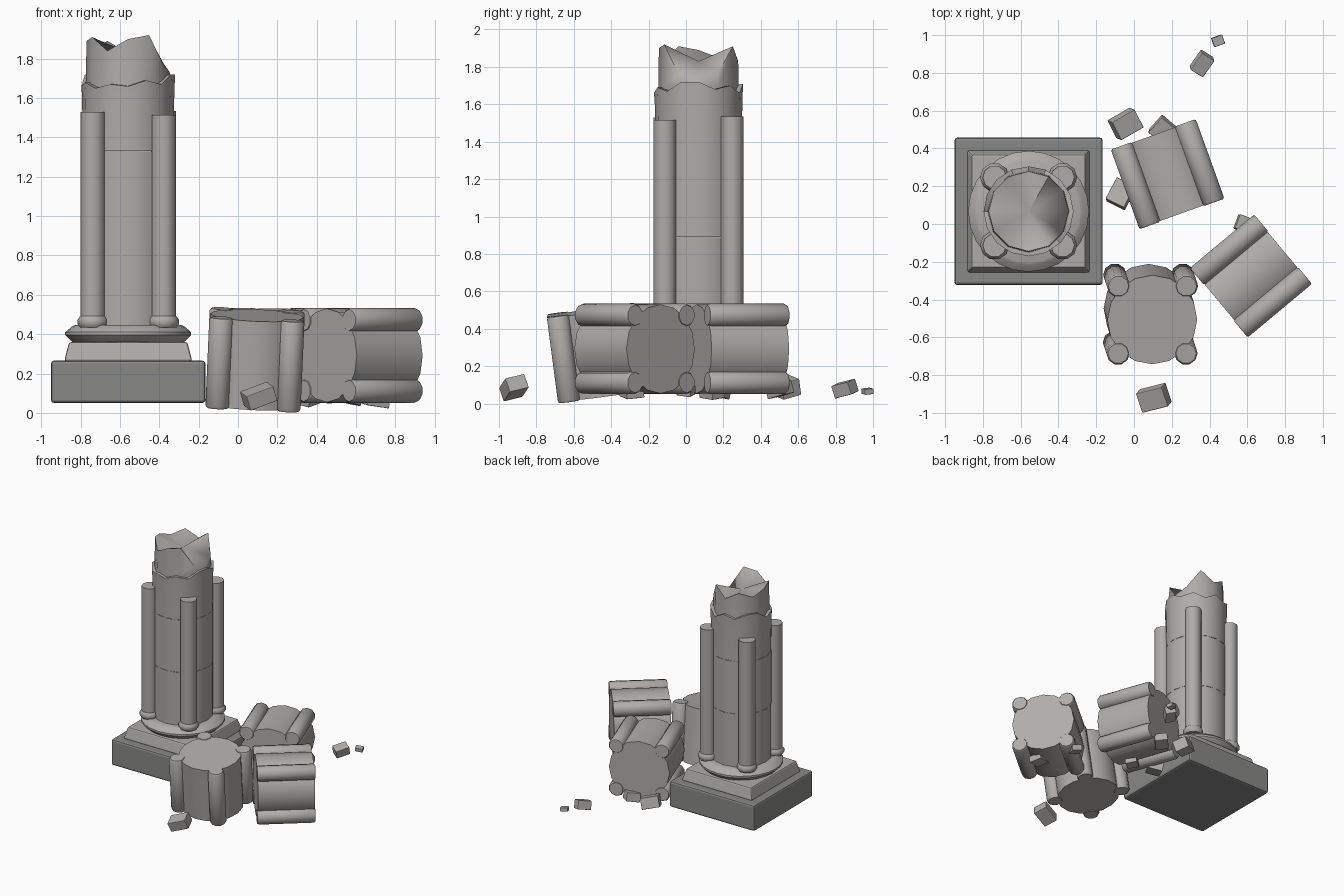
import bpy, bmesh, math
from mathutils import Matrix, Vector, Euler

if "Cube" in bpy.data.objects:
    bpy.data.objects.remove(bpy.data.objects["Cube"])

CX, CY = -0.558, 0.067


def material(name, rgb):
    m = bpy.data.materials.new(name)
    m.diffuse_color = (*rgb, 1)
    m.use_nodes = True
    m.node_tree.nodes["Principled BSDF"].inputs["Base Color"].default_value = m.diffuse_color
    return m


STONE = material("weathered_stone", (0.43, 0.415, 0.40))
DARK = material("dark_base_stone", (0.25, 0.248, 0.245))


def finish(bm, name, mat=Matrix(), angle=40, bevel=0, stone=STONE):
    bmesh.ops.recalc_face_normals(bm, faces=bm.faces)
    me = bpy.data.meshes.new(name)
    bm.to_mesh(me)
    bm.free()
    me.materials.append(stone)
    ob = bpy.data.objects.new(name, me)
    bpy.context.collection.objects.link(ob)
    ob.matrix_world = mat
    if bevel:
        m = ob.modifiers.new("bevel", 'BEVEL')
        m.width, m.segments = bevel, 2
    if angle:
        bpy.ops.object.select_all(action='DESELECT')
        ob.select_set(True)
        bpy.context.view_layer.objects.active = ob
        bpy.ops.object.shade_smooth_by_angle(angle=math.radians(angle))
    return ob


def lathe(bm, profile, n, cx=0, cy=0, top=None, phase=0.0, centre=None):
    """Stack rings of (radius, z); top gives uneven heights for the last ring."""
    rings = []
    for k, (r, z) in enumerate(profile):
        ring = []
        for i in range(n):
            a = 2 * math.pi * i / n + phase
            h = top[i] if top and k == len(profile) - 1 else z
            ring.append(bm.verts.new((cx + r * math.cos(a), cy + r * math.sin(a), h)))
        rings.append(ring)
    for a, b in zip(rings, rings[1:]):
        for i in range(n):
            bm.faces.new((a[i], a[(i + 1) % n], b[(i + 1) % n], b[i]))
    bm.faces.new(rings[0][::-1])
    if centre is None:
        bm.faces.new(rings[-1])
    else:
        c = bm.verts.new((cx, cy, centre))
        for i in range(n):
            bm.faces.new((rings[-1][i], rings[-1][(i + 1) % n], c))


def block(name, size, loc, rot=(0, 0, 0), taper=1.0, bevel=0.004, stone=STONE):
    bm = bmesh.new()
    bmesh.ops.create_cube(bm, size=1)
    for v in bm.verts:
        t = taper if v.co.z > 0 else 1
        v.co = Vector((v.co.x * size[0] * t, v.co.y * size[1] * t, v.co.z * size[2]))
    e = Euler([math.radians(a) for a in rot]).to_matrix().to_4x4()
    return finish(bm, name, Matrix.Translation(loc) @ e, 0, bevel, stone)


# stepped base
block("plinth", (0.785, 0.78, 0.215), (CX, CY, 0.158), bevel=0.015, stone=DARK)
block("upper_plinth", (0.65, 0.65, 0.095), (CX, CY, 0.312), taper=0.925, bevel=0.01)
stand = Matrix.Translation((CX, CY, 0))
bm = bmesh.new()
lathe(bm, [(0.275, 0.355), (0.29, 0.365), (0.32, 0.395), (0.32, 0.41), (0.285, 0.44), (0.27, 0.446)], 24)
finish(bm, "base_ring", stand)

# standing shaft drums
for k, (z0, z1) in enumerate([(0.44, 0.888), (0.89, 1.328)]):
    bm = bmesh.new()
    lathe(bm, [(0.232, z0), (0.232, z1)], 16, phase=0.1 * k)
    finish(bm, f"shaft_drum_{k + 1}", stand)
bm = bmesh.new()
rim = [1.72, 1.68, 1.70, 1.66, 1.71, 1.68, 1.72, 1.72, 1.66, 1.68, 1.65, 1.67, 1.66, 1.69, 1.67, 1.72]
lathe(bm, [(0.232, 1.33), (0.234, 1.6), (0.238, 1.7)], 16, top=rim, centre=1.68)
finish(bm, "shaft_drum_3", stand)

# jagged broken top
bm = bmesh.new()
rim = [1.73, 1.77, 1.91, 1.83, 1.89, 1.85, 1.89, 1.91, 1.84, 1.90, 1.92, 1.76]
lathe(bm, [(0.22, 1.6), (0.215, 1.7), (0.212, 1.85)], 12, top=rim, centre=1.83)
finish(bm, "broken_top", stand, angle=75)

# slim corner columns with rounded feet
OFF = 0.18
CORNERS = [(-1, -1), (1, -1), (1, 1), (-1, 1)]
for k, ((sx, sy), h) in enumerate(zip(CORNERS, (1.53, 1.515, 1.535, 1.525))):
    bm = bmesh.new()
    lathe(bm, [(0.063, 0.44), (0.063, h)], 10, sx * OFF, sy * OFF)
    lathe(bm, [(0.066, 0.435), (0.077, 0.45), (0.077, 0.475), (0.064, 0.492)], 10, sx * OFF, sy * OFF)
    finish(bm, f"corner_column_{k + 1}", stand, angle=50)


# fallen drums, each with its four corner columns
def fallen_drum(name, length, mat):
    bm = bmesh.new()
    h = length / 2
    lathe(bm, [(0.238, -h), (0.238, h)], 16)
    for sx, sy in CORNERS:
        lathe(bm, [(0.054, -h - 0.004), (0.062, -h + 0.008), (0.062, h - 0.008), (0.054, h + 0.004)],
              10, sx * OFF, sy * OFF)
    finish(bm, name, mat, angle=50)


def lying(loc, yaw):
    return (Matrix.Translation(loc) @ Matrix.Rotation(math.radians(yaw), 4, 'Z')
            @ Matrix.Rotation(math.radians(90), 4, 'Y'))


tilt = Euler((math.radians(7.5), math.radians(2.5), 0)).to_matrix().to_4x4()
fallen_drum("tilted_drum", 0.455, Matrix.Translation((0.087, -0.477, 0.27)) @ tilt)
fallen_drum("fallen_drum_back", 0.44, lying((0.178, 0.264, 0.292), -70.2))
fallen_drum("fallen_drum_right", 0.435, lying((0.619, -0.275, 0.292), 39.8))

# scattered rubble: size, location, rotation
rubble = [
    ((0.14, 0.11, 0.09), (-0.045, 0.53, 0.09), (15, 12, 30)),
    ((0.11, 0.10, 0.07), (0.15, 0.50, 0.075), (8, -12, 48)),
    ((0.13, 0.11, 0.07), (-0.07, 0.16, 0.075), (-10, 10, 62)),
    ((0.08, 0.11, 0.07), (0.36, 0.85, 0.08), (12, 14, -32)),
    ((0.06, 0.05, 0.03), (0.445, 0.97, 0.066), (6, 5, 20)),
    ((0.15, 0.11, 0.08), (0.105, -0.92, 0.085), (14, -20, 14)),
    ((0.08, 0.08, 0.05), (0.58, 0.0, 0.07), (10, 8, 70)),
    ((0.12, 0.10, 0.05), (0.70, -0.29, 0.06), (6, 8, 20)),
    ((0.11, 0.09, 0.06), (0.14, 0.14, 0.06), (8, 6, 40)),
]
for k, (size, loc, rot) in enumerate(rubble):
    block(f"rubble_{k + 1}", size, loc, rot)
